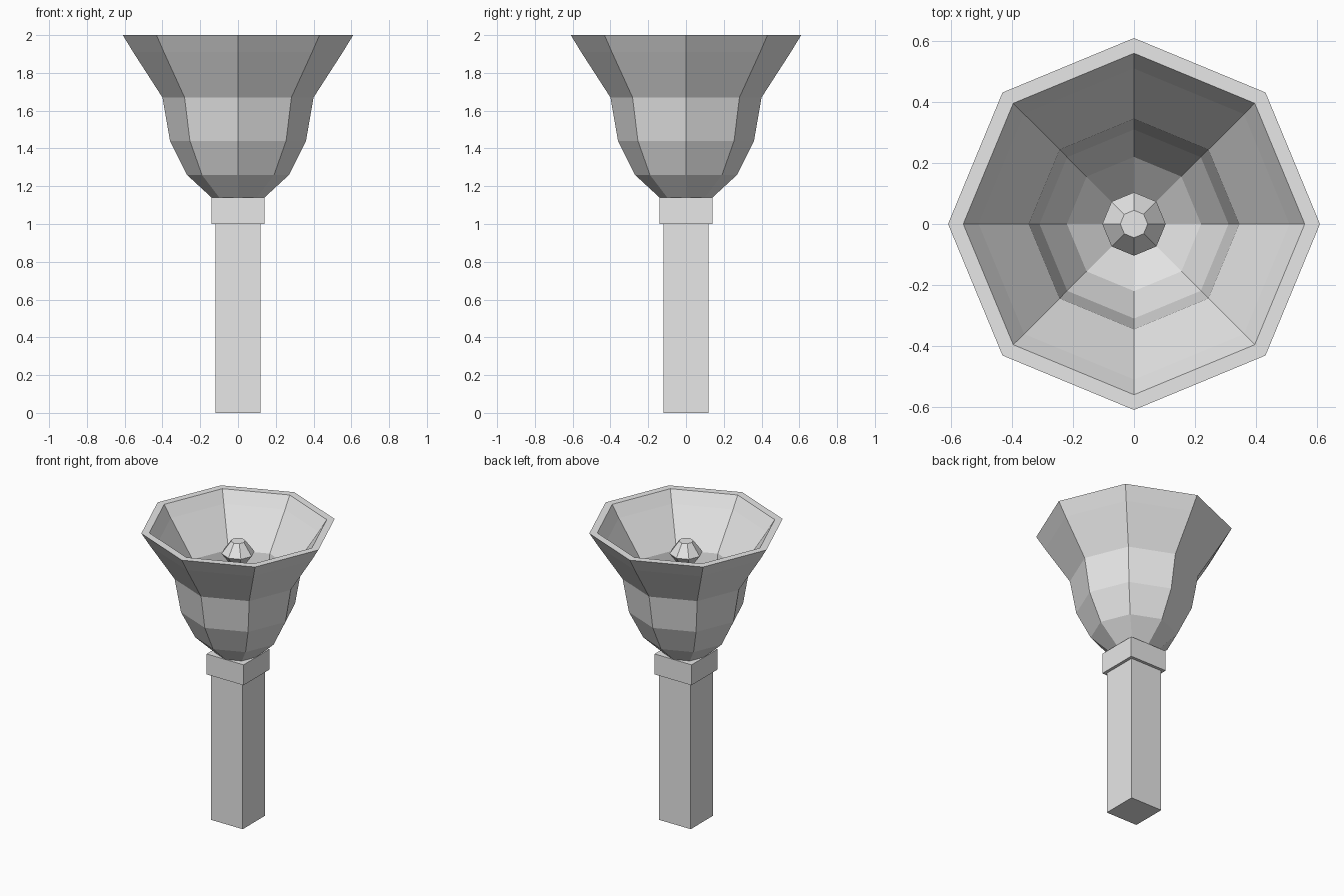
import bpy, bmesh, math

if "Cube" in bpy.data.objects:
    bpy.data.objects.remove(bpy.data.objects["Cube"])

mat = bpy.data.materials.new("light grey")
mat.diffuse_color = (0.8, 0.8, 0.8, 1)
mat.use_nodes = True
mat.node_tree.nodes["Principled BSDF"].inputs["Base Color"].default_value = mat.diffuse_color


def finish(name, bm):
    bmesh.ops.recalc_face_normals(bm, faces=bm.faces[:])
    me = bpy.data.meshes.new(name)
    bm.to_mesh(me)
    bm.free()
    me.materials.append(mat)
    ob = bpy.data.objects.new(name, me)
    bpy.context.collection.objects.link(ob)
    return ob


def box(name, half, z0, z1):
    bm = bmesh.new()
    bmesh.ops.create_cube(bm, size=1)
    for v in bm.verts:
        v.co = (v.co.x * 2 * half, v.co.y * 2 * half, z0 if v.co.z < 0 else z1)
    return finish(name, bm)


def lathe(name, profile, sides=8):
    """Eight-sided turned solid, capped at both ends, corners on the axes."""
    bm = bmesh.new()
    rings = [[bm.verts.new((r * math.cos(2 * math.pi * i / sides),
                            r * math.sin(2 * math.pi * i / sides), z))
              for i in range(sides)] for r, z in profile]
    for a, b in zip(rings, rings[1:]):
        for i in range(sides):
            j = (i + 1) % sides
            bm.faces.new((a[i], a[j], b[j], b[i]))
    bm.faces.new(rings[0][::-1])
    bm.faces.new(rings[-1])
    return finish(name, bm)


# Square handle and collar
box("handle", 0.12, 0.0, 1.0)
box("collar", 0.14, 1.0, 1.14)

# Flared bell: outer wall up, flat rim, inner wall down to the floor
lathe("bell", [(0.14, 1.14), (0.27, 1.26), (0.36, 1.44), (0.40, 1.67),
               (0.555, 1.91), (0.61, 2.0),
               (0.56, 2.0), (0.51, 1.92), (0.345, 1.68), (0.31, 1.46),
               (0.22, 1.29), (0.10, 1.18)])

# Clapper: thin rod with a faceted bead on top
lathe("clapper", [(0.045, 1.16), (0.045, 1.74), (0.104, 1.82), (0.045, 1.90)])
